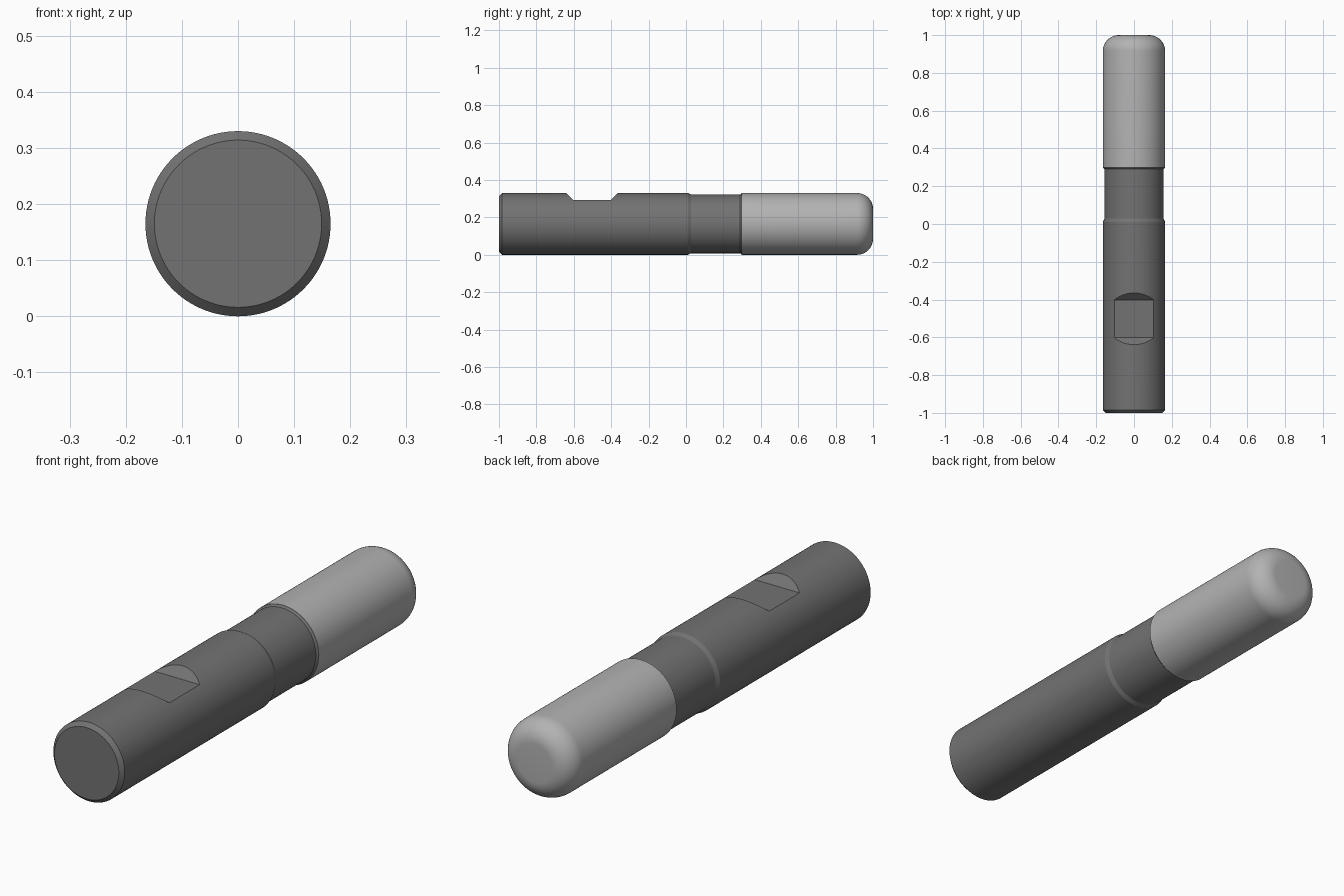
import bpy, bmesh
from math import sin, cos, pi, radians

if "Cube" in bpy.data.objects:
    bpy.data.objects.remove(bpy.data.objects["Cube"])

R = 0.165      # main radius, also the axis height
SIDES = 96


def material(name, value):
    m = bpy.data.materials.new(name)
    m.diffuse_color = (value, value, value, 1)
    m.use_nodes = True
    m.node_tree.nodes["Principled BSDF"].inputs["Base Color"].default_value = m.diffuse_color
    return m


def add_object(name, bm):
    bmesh.ops.recalc_face_normals(bm, faces=bm.faces[:])
    mesh = bpy.data.meshes.new(name)
    bm.to_mesh(mesh)
    bm.free()
    ob = bpy.data.objects.new(name, mesh)
    bpy.context.collection.objects.link(ob)
    return ob


def select(ob):
    bpy.ops.object.select_all(action='DESELECT')
    ob.select_set(True)
    bpy.context.view_layer.objects.active = ob


def lathe(name, profile):
    """Closed solid turned around the y axis from (radius, y) points."""
    bm = bmesh.new()
    rings = [[bm.verts.new((r * cos(2 * pi * i / SIDES), y, R + r * sin(2 * pi * i / SIDES)))
              for i in range(SIDES)] for r, y in profile]
    for a, b in zip(rings, rings[1:]):
        for i in range(SIDES):
            j = (i + 1) % SIDES
            bm.faces.new((a[i], a[j], b[j], b[i]))
    bm.faces.new(rings[0])
    bm.faces.new(rings[-1])
    return add_object(name, bm)


# Shank with chamfered end and a slightly thinner neck
shank = lathe("shank", [(0.149, -1), (R, -0.984), (R, 0.01), (0.157, 0.028),
                        (0.157, 0.29), (0.164, 0.298)])

# Clamping flat with sloped ends, cut into the top of the shank
bm = bmesh.new()
section = [(-0.602, 0.293), (-0.402, 0.293), (-0.302, 0.393), (-0.702, 0.393)]
face = bm.faces.new([bm.verts.new((-0.2, y, z)) for y, z in section])
ext = bmesh.ops.extrude_face_region(bm, geom=[face])
bmesh.ops.translate(bm, vec=(0.4, 0, 0),
                    verts=[v for v in ext["geom"] if isinstance(v, bmesh.types.BMVert)])
cutter = add_object("flat_cutter", bm)
cutter.hide_render = True

mod = shank.modifiers.new("clamping_flat", 'BOOLEAN')
mod.operation = 'DIFFERENCE'
mod.solver = 'EXACT'
mod.object = cutter
select(shank)
bpy.ops.object.modifier_apply(modifier=mod.name)
bpy.data.objects.remove(cutter)

# Cutting end with a rounded tip
F = 0.085
tip = [(R - F + F * cos(t * pi / 24), 1 - F + F * sin(t * pi / 24)) for t in range(13)]
cutting_end = lathe("cutting_end", [(R, 0.298)] + tip)

# Shading and colours
for ob, mat in ((shank, material("dark_steel", 0.17)),
                (cutting_end, material("light_steel", 0.45))):
    ob.data.materials.clear()
    ob.data.materials.append(mat)
    select(ob)
    bpy.ops.object.shade_smooth_by_angle(angle=radians(22))
